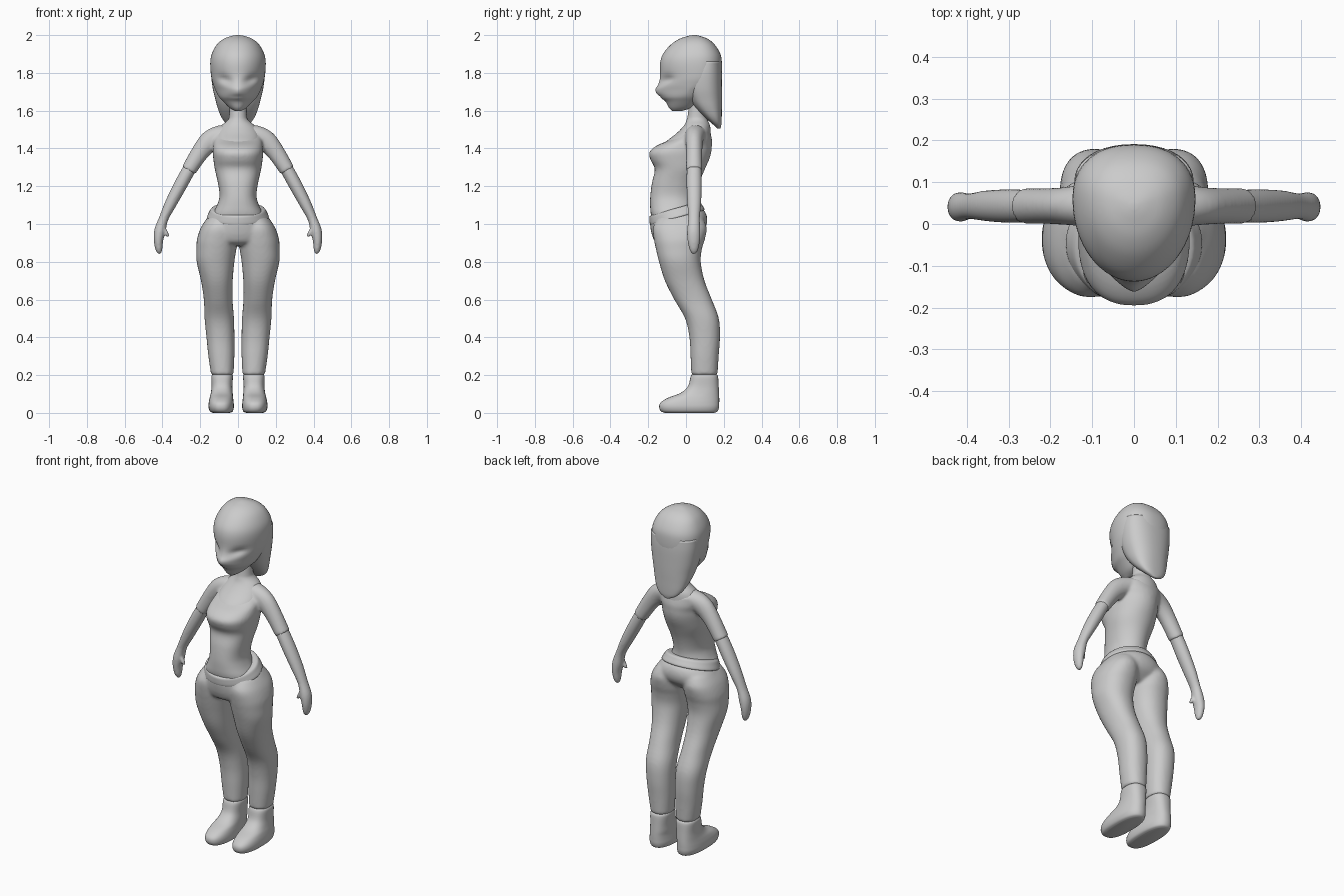
import bpy, bmesh, math

def smooth_rows(rows, steps=4):
    # Catmull-Rom interpolation of section rows
    out = []
    for i in range(len(rows) - 1):
        p0, p1 = rows[max(i - 1, 0)], rows[i]
        p2, p3 = rows[i + 1], rows[min(i + 2, len(rows) - 1)]
        for s in range(steps):
            t = s / steps
            out.append([0.5 * (2*b + (c - a)*t + (2*a - 5*b + 4*c - d)*t*t + (3*b - a - 3*c + d)*t**3)
                        for a, b, c, d in zip(p0, p1, p2, p3)])
    return out + [list(rows[-1])]

def loft(bm, rows, side=1, along=False, shear=0.0, mid=0.5, n=2.0, nb=2.0, seg=40):
    # rows: x, z, half width, front y, back y (and optional front roundness)
    rows = smooth_rows(rows)
    rings = []
    for i, r in enumerate(rows):
        x, z, h, yf, yb = r[:5]
        nf = r[5] if len(r) > 5 else n
        px, pz = 1, 0
        if along:
            a, b = rows[max(i - 1, 0)], rows[min(i + 1, len(rows) - 1)]
            dx, dz = b[0] - a[0], b[1] - a[1]
            m = math.hypot(dx, dz) or 1
            px, pz = -dz / m, dx / m
        ym = yf + mid * (yb - yf)
        ring = []
        for k in range(seg):
            t = 2 * math.pi * k / seg
            c, s = math.cos(t), math.sin(t)
            e = 2 / (nb if s > 0 else nf)
            u = math.copysign(abs(c) ** e, c) * h
            v = math.copysign(abs(s) ** e, s) * ((yb - ym) if s > 0 else (ym - yf))
            y = ym + v
            ring.append(bm.verts.new((side * (x + u * px), y, z + u * pz + shear * (y + 0.05))))
        rings.append(ring)
    for a, b in zip(rings, rings[1:]):
        for k in range(seg):
            j = (k + 1) % seg
            bm.faces.new((a[k], a[j], b[j], b[k]))
    bm.faces.new(rings[0])
    bm.faces.new(rings[-1])

def finish(name, bm, voxel=0, relax=4):
    bmesh.ops.recalc_face_normals(bm, faces=bm.faces[:])
    me = bpy.data.meshes.new(name)
    bm.to_mesh(me)
    bm.free()
    for p in me.polygons:
        p.use_smooth = True
    ob = bpy.data.objects.new(name, me)
    bpy.context.collection.objects.link(ob)
    if voxel:
        m = ob.modifiers.new("Fuse", 'REMESH')
        m.mode, m.voxel_size, m.use_smooth_shade = 'VOXEL', voxel, True
        m = ob.modifiers.new("Relax", 'SMOOTH')
        m.iterations, m.factor = relax, 0.5
    return ob

# Head with face features pressed in
bm = bmesh.new()
loft(bm, [(0, 1.597, .015, -.07, -.03, 2), (0, 1.615, .045, -.09, .03, 2), (0, 1.65, .08, -.11, .07, 1.9),
          (0, 1.675, .102, -.145, .10, 1.6), (0, 1.71, .12, -.162, .14, 1.5), (0, 1.74, .132, -.147, .17, 1.75),
          (0, 1.78, .142, -.137, .187, 1.9), (0, 1.85, .147, -.137, .19, 2), (0, 1.90, .139, -.122, .182, 2),
          (0, 1.95, .112, -.08, .152, 2), (0, 1.98, .076, -.035, .115, 2), (0, 1.995, .036, .01, .075, 2),
          (0, 2.0, .008, .035, .05, 2)], mid=0.6, nb=2.3, seg=64)
for v in bm.verts:
    if v.co.y < 0:
        x, y, z = abs(v.co.x), v.co.y, v.co.z
        eye = math.exp(-((x - .07) / .035) ** 2 - ((z - 1.765 - .25 * (x - .07)) / .02) ** 2)
        mouth = math.exp(-(x / .04) ** 2 - ((z - 1.675) / .009) ** 2)
        v.co.y += .02 * eye + .008 * mouth
finish("head", bm)

# Hair hanging behind the neck
bm = bmesh.new()
loft(bm, [(0, 1.505, .015, .165, .182), (0, 1.525, .055, .145, .187), (0, 1.56, .085, .105, .189),
          (0, 1.61, .106, .055, .19), (0, 1.66, .12, .02, .191), (0, 1.72, .134, .0, .191),
          (0, 1.80, .143, .0, .19), (0, 1.86, .14, .02, .185)], n=2.6, nb=2.3)
finish("hair", bm)

# Neck and upper chest
bm = bmesh.new()
loft(bm, [(0, 1.67, .045, .02, .105), (0, 1.58, .046, .01, .107), (0, 1.55, .055, .003, .115),
          (0, 1.52, .09, -.012, .127), (0, 1.48, .115, -.05, .131), (0, 1.43, .122, -.11, .132),
          (0, 1.38, .11, -.12, .11)])
finish("neck_and_chest", bm)

# Shirt: torso and short sleeves fused together
bm = bmesh.new()
loft(bm, [(0, 1.50, .115, .0, .125), (0, 1.45, .128, -.075, .137), (0, 1.415, .131, -.155, .137),
          (0, 1.38, .134, -.194, .134), (0, 1.34, .13, -.188, .122), (0, 1.29, .123, -.165, .10),
          (0, 1.22, .107, -.18, .072), (0, 1.15, .098, -.189, .055), (0, 1.10, .111, -.19, .055),
          (0, 1.05, .135, -.186, .065), (0, 1.0, .14, -.165, .07)], n=2.4)
for s in (1, -1):
    loft(bm, [(.05, 1.485, .042, .0, .11), (.10, 1.468, .053, -.005, .10), (.15, 1.437, .056, -.003, .09),
              (.20, 1.38, .047, .0, .086), (.262, 1.283, .040, .0, .086)], side=s, along=True)
finish("shirt", bm, voxel=.008, relax=5)

# Forearms with mitten hands and thumbs
for s, label in ((1, "left"), (-1, "right")):
    bm = bmesh.new()
    loft(bm, [(.225, 1.342, .034, .008, .08), (.262, 1.283, .035, .004, .082), (.305, 1.205, .035, .003, .083),
              (.355, 1.11, .031, .007, .08), (.393, 1.03, .025, .012, .073), (.413, .965, .03, .006, .076),
              (.421, .915, .025, .008, .074), (.419, .87, .019, .017, .066), (.416, .848, .011, .028, .056),
              (.415, .84, .003, .038, .045)], side=s, along=True)
    loft(bm, [(.408, 1.0, .013, .018, .048), (.388, .965, .012, .016, .042), (.374, .942, .009, .018, .038),
              (.368, .931, .003, .024, .032)], side=s, along=True)
    finish(label + "_forearm_and_hand", bm, voxel=.006, relax=3)

# Trousers: hips and both legs fused together
bm = bmesh.new()
loft(bm, [(0, .90, .10, -.11, .05), (0, .93, .188, -.158, .097), (0, .97, .194, -.178, .113),
          (0, 1.015, .172, -.188, .105), (0, 1.05, .15, -.191, .08), (0, 1.075, .135, -.19, .065)],
     shear=0.28)
for s in (1, -1):
    loft(bm, [(.083, .20, .059, .028, .167), (.088, .30, .069, .024, .173), (.093, .40, .074, .018, .18),
              (.099, .50, .078, -.005, .174), (.105, .60, .076, -.062, .137), (.112, .70, .084, -.112, .098),
              (.119, .80, .1, -.143, .078), (.114, .87, .106, -.16, .085), (.109, .92, .108, -.17, .1),
              (.102, .98, .095, -.175, .11), (.09, 1.03, .075, -.15, .09)], side=s, n=2.2, nb=2.2)
finish("trousers", bm, voxel=.009, relax=6)

# Waistband tilted down at the front
bm = bmesh.new()
loft(bm, [(0, 1.03, .155, -.184, .09), (0, 1.038, .163, -.191, .098), (0, 1.062, .153, -.194, .086),
          (0, 1.08, .143, -.193, .075), (0, 1.085, .128, -.18, .06)], shear=0.28)
finish("waistband", bm)

# Boots
for s, label in ((1, "left"), (-1, "right")):
    bm = bmesh.new()
    loft(bm, [(.088, 0, .045, -.11, .15), (.088, .008, .060, -.132, .167), (.089, .03, .067, -.142, .175),
              (.089, .055, .066, -.134, .176), (.088, .08, .062, -.095, .176), (.086, .105, .058, -.03, .175),
              (.085, .14, .055, .01, .173), (.084, .19, .057, .024, .17), (.083, .203, .053, .03, .164)],
         side=s, n=2.5, nb=2.4, mid=0.5)
    finish(label + "_boot", bm)
